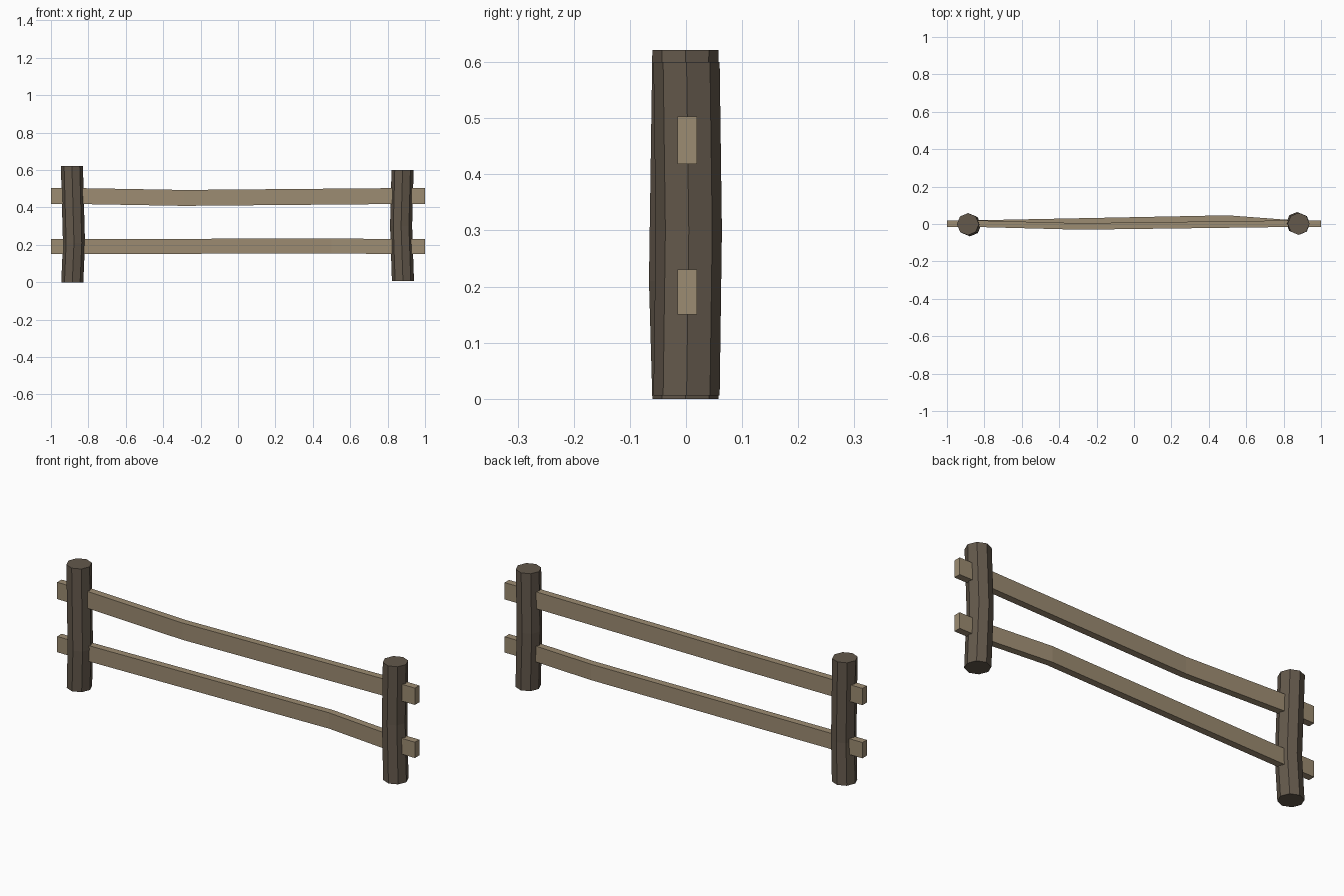
import bpy, bmesh, math
from mathutils import Vector

if "Cube" in bpy.data.objects:
    bpy.data.objects.remove(bpy.data.objects["Cube"])


def material(name, rgb):
    m = bpy.data.materials.new(name)
    m.diffuse_color = (*rgb, 1)
    m.use_nodes = True
    m.node_tree.nodes["Principled BSDF"].inputs["Base Color"].default_value = m.diffuse_color
    return m


bark = material("dark_bark", (0.125, 0.098, 0.071))
timber = material("light_timber", (0.335, 0.262, 0.168))


def loft(name, centres, section, mat):
    """Sweep a closed section (list of offsets) through bent centre points."""
    bm = bmesh.new()
    rings = [[bm.verts.new(Vector(c) + Vector(o)) for o in section] for c in centres]
    n = len(section)
    for a, b in zip(rings, rings[1:]):
        for i in range(n):
            j = (i + 1) % n
            bm.faces.new((a[i], a[j], b[j], b[i]))
    bm.faces.new(rings[0])
    bm.faces.new(rings[-1])
    bmesh.ops.recalc_face_normals(bm, faces=bm.faces)
    mesh = bpy.data.meshes.new(name)
    bm.to_mesh(mesh)
    bm.free()
    mesh.materials.append(mat)
    obj = bpy.data.objects.new(name, mesh)
    bpy.context.collection.objects.link(obj)
    return obj


# Octagonal posts, each with one slight bend
R = 0.059
octagon = [(R * math.cos(i * math.pi / 4), R * math.sin(i * math.pi / 4), 0)
           for i in range(8)]
loft("left_post", [(-0.886, -0.001, 0), (-0.877, -0.007, 0.21), (-0.888, -0.001, 0.622)],
     octagon, bark)
loft("right_post", [(0.882, 0.001, 0.006), (0.872, 0.005, 0.3), (0.88, 0.001, 0.6)],
     octagon, bark)


# Rectangular rails through the posts, straight at the ends and bent mid-span
def rail(name, z, height, bend):
    h, w = height / 2, 0.0175
    section = [(0, -w, -h), (0, w, -h), (0, w, h), (0, -w, h)]
    y = 0.002
    loft(name, [(-1, y, z), (-0.86, y, z), bend, (0.86, y, z), (1, y, z)], section, timber)


rail("upper_rail", 0.461, 0.085, (-0.29, -0.013, 0.451))
rail("lower_rail", 0.190, 0.080, (0.50, 0.029, 0.195))
